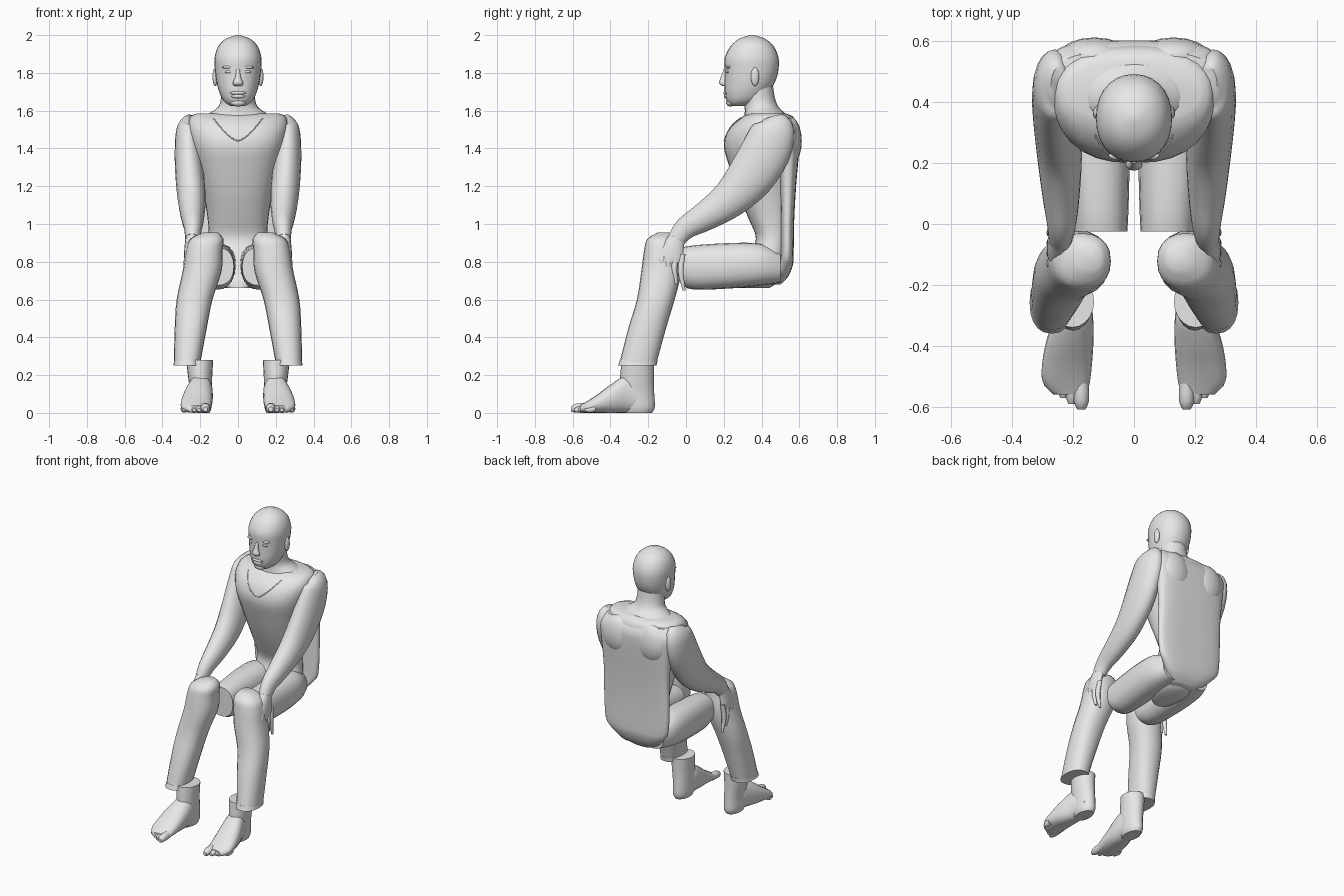
import bpy, bmesh, math
from mathutils import Vector

cube = bpy.data.objects.get("Cube")
if cube:
    bpy.data.objects.remove(cube)

grey = bpy.data.materials.new("plain_grey")
grey.use_nodes = True
shade = (0.8, 0.8, 0.8, 1)
grey.diffuse_color = shade
grey.node_tree.nodes["Principled BSDF"].inputs["Base Color"].default_value = shade

X, Y, Z = Vector((1, 0, 0)), Vector((0, 1, 0)), Vector((0, 0, 1))


def finish(bm, name):
    bmesh.ops.recalc_face_normals(bm, faces=bm.faces)
    mesh = bpy.data.meshes.new(name)
    bm.to_mesh(mesh)
    bm.free()
    obj = bpy.data.objects.new(name, mesh)
    bpy.context.collection.objects.link(obj)
    mesh.materials.append(grey)
    bpy.ops.object.select_all(action='DESELECT')
    obj.select_set(True)
    bpy.context.view_layer.objects.active = obj
    bpy.ops.object.shade_smooth_by_angle(angle=math.radians(50))
    return obj


def spline(rows, steps):
    """Catmull-Rom interpolation of section rows."""
    out = []
    for i in range(len(rows) - 1):
        p0, p1 = rows[max(i - 1, 0)], rows[i]
        p2, p3 = rows[i + 1], rows[min(i + 2, len(rows) - 1)]
        for k in range(steps):
            t = k / steps
            out.append([b + t * ((c - a) + t * ((2 * a - 5 * b + 4 * c - d)
                        + t * (3 * (b - c) + d - a))) / 2
                        for a, b, c, d in zip(p0, p1, p2, p3)])
    return out + [list(rows[-1])]


def loft(name, rows, side=1, axis=None, sides=20, power=2.0, steps=3):
    """Rows of x, y, z, half width, half depth in hundredths."""
    rows = [[v / 100 for v in r] for r in spline(rows, steps)]
    centres = [Vector(r[:3]) for r in rows]
    bm = bmesh.new()
    rings = []
    for i, (c, r) in enumerate(zip(centres, rows)):
        n = axis or (centres[min(i + 1, len(rows) - 1)] - centres[max(i - 1, 0)]).normalized()
        v = n.cross(X).normalized()
        u = v.cross(n)
        ring = []
        for k in range(sides):
            a = math.tau * k / sides
            ca, sa = math.cos(a), math.sin(a)
            p = c + u * r[3] * math.copysign(abs(ca) ** (2 / power), ca) \
                  + v * r[4] * math.copysign(abs(sa) ** (2 / power), sa)
            ring.append(bm.verts.new((p.x * side, p.y, max(p.z, 0))))
        rings.append(ring)
    for lo, hi in zip(rings, rings[1:]):
        for k in range(sides):
            j = (k + 1) % sides
            bm.faces.new((lo[k], lo[j], hi[j], hi[k]))
    bm.faces.new(rings[0])
    bm.faces.new(rings[-1])
    return finish(bm, name)


def stack(name, levels, **kw):
    """Upright loft from rows of height, front, back, half width."""
    return loft(name, [(0, (f + b) / 2, z, w, (b - f) / 2) for z, f, b, w in levels],
                axis=Z, **kw)


def blob(name, loc, size):
    bm = bmesh.new()
    bmesh.ops.create_uvsphere(bm, u_segments=16, v_segments=10, radius=1)
    for v in bm.verts:
        v.co = Vector(l + s * c for l, s, c in zip(loc, size, v.co)) / 100
    return finish(bm, name)


# Torso in a sleeveless shirt, with hips
torso = stack("torso", [
    (66, 22, 44, 7), (72, 24, 52, 15), (82, 32, 54, 17), (92, 37, 55, 15.5),
    (102, 33.5, 56, 16), (115, 28, 57, 18), (130, 23, 58, 21.5), (142, 20, 58.5, 24.5),
    (151, 23, 59, 26.5), (156.5, 29, 57, 25.5), (158.5, 34, 53, 22)],
    sides=28, power=2.4)
stack("neck", [(154, 30, 56, 20), (158, 31, 53, 16), (162, 31, 49, 10.5),
               (167, 30, 47, 9), (174, 28, 46, 9)])

# Loose back of the shirt, wider than the waist
stack("shirt_back", [
    (68, 43, 50, 7), (72, 46, 54, 14), (78, 49, 56.5, 20), (84, 50, 57, 23.5),
    (100, 50, 57.2, 24.5), (120, 49.5, 58.3, 24.5), (140, 48, 60, 26),
    (150, 46, 60, 27), (156, 45, 56.5, 24)], sides=32, power=3)

# Shirt neckline laid on the chest
bpy.context.view_layer.update()
curve = bpy.data.curves.new("neckline", 'CURVE')
curve.dimensions = '3D'
curve.bevel_depth = 0.003
line = curve.splines.new('POLY')
count = 17
line.points.add(count - 1)
for i in range(count):
    t = 2 * i / (count - 1) - 1
    x, z = 0.13 * t, 1.44 + 0.12 * abs(t) ** 1.5
    hit, spot, _, _ = torso.ray_cast(Vector((x, -1, z)), Y)
    line.points[i].co = (x, spot.y if hit else 0.25, z, 1)
curve.materials.append(grey)
bpy.context.collection.objects.link(bpy.data.objects.new("neckline", curve))

# Head
stack("head", [
    (162.5, 24, 31, 4), (165, 21.5, 39, 7.5), (170, 20.5, 44, 10), (176, 20.5, 47.5, 11.5),
    (182, 20.5, 49, 12.2), (188, 20.5, 49, 12.4), (194, 23.5, 46.5, 10.5),
    (198, 28, 42, 6.5), (200, 34, 36, 1)], sides=28, power=2.15)
loft("nose", [(0, 21, 182, 1, 1), (0, 20, 178, 1.4, 1.5),
              (0, 19.5, 174.5, 2.8, 2), (0, 20.5, 173, 2, 1)], axis=Z, sides=12)
blob("upper_lip", (0, 21.3, 169.4), (4.2, 1.5, 1))
blob("lower_lip", (0, 21.5, 167.6), (3.6, 1.5, 1.1))
blob("chin", (0, 23.5, 164.2), (4, 2.3, 2))


def body_side(s, tag):
    # Face details
    blob(tag + "eye", (s * 4.6, 22.2, 180.5), (2.3, 1.2, 0.8))
    blob(tag + "brow", (s * 4.8, 22.5, 183), (3.6, 1.5, 0.9))
    blob(tag + "ear", (s * 12, 36.5, 178), (1.5, 2.2, 5))

    blob(tag + "shoulder_blade", (s * 13, 55, 144), (12, 6.3, 13))

    # Arm from shoulder to wrist
    loft(tag + "arm", [
        (24.5, 46, 156, 3, 6), (26, 46.5, 151, 6.3, 11), (26.3, 42.5, 139, 7.2, 13),
        (25.5, 34, 125, 7.6, 12.5), (24.5, 23, 113, 7.4, 10), (24, 10, 104, 6.2, 7.7),
        (23.8, 0, 98, 4.8, 6), (24.2, -5, 92, 3.8, 4.8)], s)

    # Hand draped over the knee
    loft(tag + "hand", [(24.2, -4, 95, 3.3, 4.5), (25.5, -7, 88, 2.8, 6),
                        (26.4, -8, 82, 2.2, 6.5), (26.6, -8, 79, 1.5, 5.5)],
         s, axis=Z, sides=14)
    for i in range(4):
        y = -13 + 3.4 * i
        tip = 76 - 3.4 * i
        loft(f"{tag}finger_{i + 1}", [
            (26.5, y + 1, 84, 1.5, 1.6), (27.3, y, (84 + tip) / 2, 1.5, 1.6),
            (27, y + i * 0.6, tip - 1, 0.7, 0.8)], s, axis=Z, sides=10)
    loft(tag + "thumb", [(24.5, -9, 89, 1.6, 2), (25, -13, 84, 1.6, 1.8),
                         (25.5, -14, 79, 0.8, 0.8)], s, axis=Z, sides=10)

    # Trouser leg in two pieces, with a frayed cuff
    loft(tag + "thigh", [
        (11, -2.5, 77.5, 8.8, 10), (11.2, 5, 77, 9.4, 11.8), (11.8, 25, 78, 10.5, 12),
        (11.5, 40, 78.5, 10.5, 11), (10, 50, 77, 8, 8)], s, axis=Y, power=2.3)
    loft(tag + "shin", [
        (14.5, -11, 95.5, 4, 4), (16.5, -12, 92, 8.8, 8.5), (17.8, -12.5, 86, 9.7, 9.7),
        (19, -13, 75, 10.3, 10.7), (23, -16, 60, 9.5, 10), (25, -20.5, 45, 8.5, 10),
        (27, -25.5, 26, 7, 9.8)], s, axis=Z, power=2.3)
    loft(tag + "cuff", [(26.8, -25, 28, 6.9, 10), (27, -25.8, 25, 7.3, 10.2)],
         s, axis=Z, steps=1, power=2.3)

    # Foot
    loft(tag + "ankle", [
        (20.3, -25.5, 28, 7.2, 8.5), (20, -26, 18, 6.3, 9), (19.5, -26, 10, 5.8, 9.2),
        (19.5, -25.5, 3, 5.5, 9), (19.5, -25.5, 0, 4.5, 7.5)], s, axis=Z)
    loft(tag + "foot", [
        (19.5, -20, 6, 4.5, 6), (19.8, -30, 10, 6.3, 10), (21, -38, 8, 7.7, 8.3),
        (22, -46, 5.2, 8.2, 5.2), (22.2, -52, 3.2, 7.7, 3.2),
        (21, -56, 2, 5.5, 2)], s, axis=Y, power=2.3)
    for i in range(5):
        r = 2.5 if i == 0 else 1.9
        x = 17.3 if i == 0 else 18 + 2.6 * i
        tip = -61 + 1.9 * i
        loft(f"{tag}toe_{i + 1}", [
            (x, -50 + i * 0.5, r + 0.6, r, r), (x, tip + 3, r, r, r),
            (x, tip, r * 0.8, r * 0.5, r * 0.5)], s, axis=Y, sides=10)


for sign, label in ((1, "left_"), (-1, "right_")):
    body_side(sign, label)
